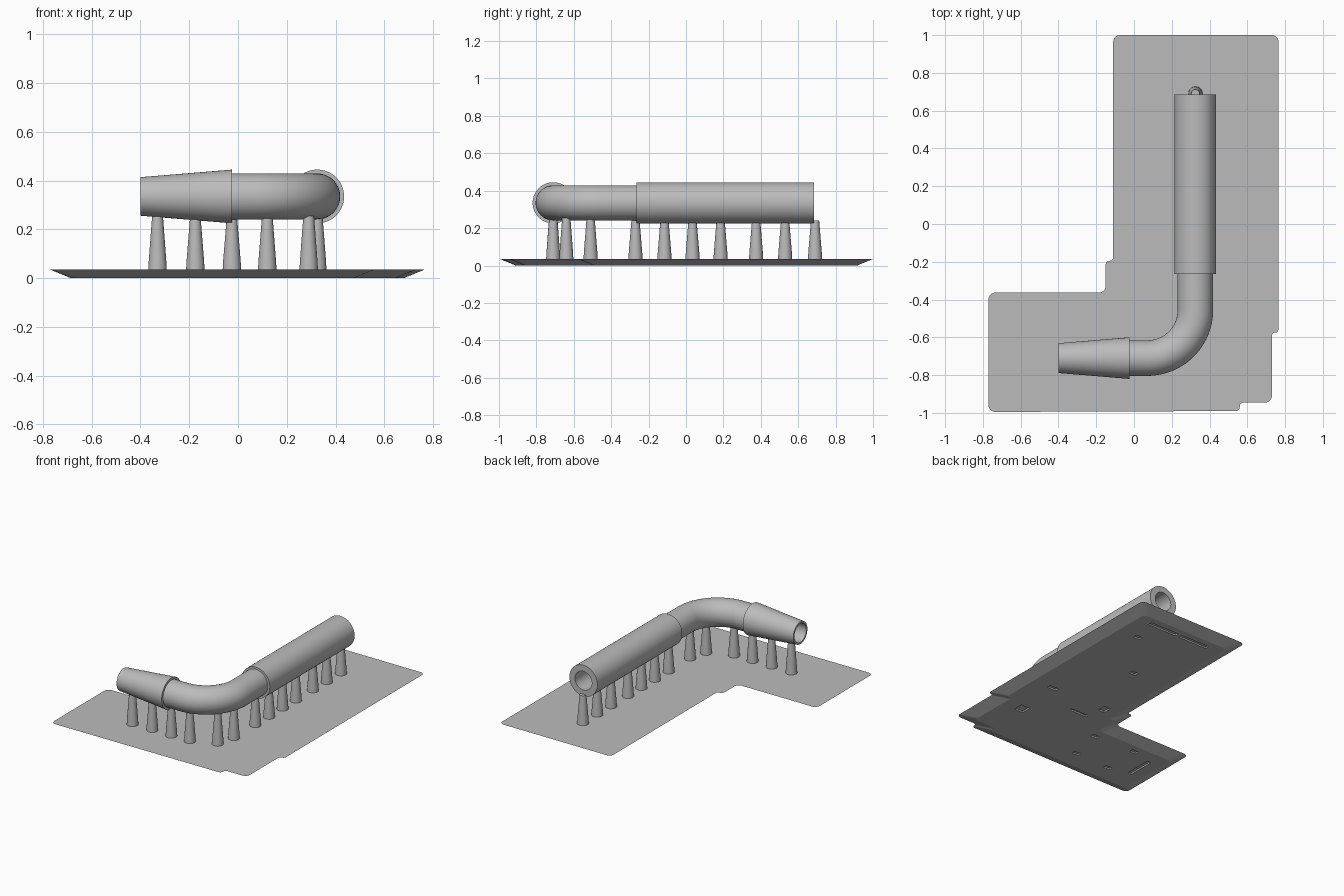
import bpy, bmesh, math
from mathutils import Vector

if "Cube" in bpy.data.objects:
    bpy.data.objects.remove(bpy.data.objects["Cube"])

grey = bpy.data.materials.new("plain_grey")
grey.use_nodes = True
grey.diffuse_color = (0.5, 0.5, 0.5, 1)
grey.node_tree.nodes["Principled BSDF"].inputs["Base Color"].default_value = (0.5, 0.5, 0.5, 1)

AXIS_Z = 0.335   # height of the pipe's centre line
BORE = 0.066
PLATE_Z = 0.035
SIDES = 64


def finish(name, bm, smooth=True):
    bmesh.ops.recalc_face_normals(bm, faces=bm.faces)
    mesh = bpy.data.meshes.new(name)
    bm.to_mesh(mesh)
    bm.free()
    mesh.materials.append(grey)
    obj = bpy.data.objects.new(name, mesh)
    bpy.context.collection.objects.link(obj)
    if smooth:
        bpy.ops.object.select_all(action='DESELECT')
        obj.select_set(True)
        bpy.context.view_layer.objects.active = obj
        bpy.ops.object.shade_smooth_by_angle(angle=math.radians(35))
    return obj


def bridge(bm, a, b):
    for i in range(len(a)):
        j = (i + 1) % len(a)
        bm.faces.new((a[i], a[j], b[j], b[i]))


def hollow_tube(name, stations):
    """Stations are (x, y, heading angle, outer radius)."""
    bm = bmesh.new()

    def ring(x, y, heading, r):
        side = Vector((-math.sin(heading), math.cos(heading), 0))
        turns = [2 * math.pi * k / SIDES for k in range(SIDES)]
        return [bm.verts.new(Vector((x, y, AXIS_Z)) + side * r * math.cos(t)
                             + Vector((0, 0, r * math.sin(t)))) for t in turns]

    rings = [ring(*s) for s in stations]
    rings += [ring(*s[:3], BORE) for s in reversed(stations)]
    for a, b in zip(rings, rings[1:] + rings[:1]):
        bridge(bm, a, b)
    return finish(name, bm)


# Pipe: tapered mouthpiece, swept elbow and straight sleeve
PIPE_X, PIPE_Y, BEND = 0.325, -0.71, 0.255
PIPE_R, SLEEVE_R = 0.094, 0.11
hollow_tube("tapered_nozzle", [(-0.40, PIPE_Y, 0, 0.079), (-0.025, PIPE_Y, 0, SLEEVE_R)])
elbow = [(-0.025, PIPE_Y, 0, PIPE_R)]
for k in range(25):
    a = math.pi / 2 * k / 24
    elbow.append((PIPE_X - BEND + BEND * math.sin(a),
                  PIPE_Y + BEND - BEND * math.cos(a), a, PIPE_R))
elbow.append((PIPE_X, -0.265, math.pi / 2, PIPE_R))
hollow_tube("elbow_pipe", elbow)
hollow_tube("straight_sleeve", [(PIPE_X, -0.265, math.pi / 2, SLEEVE_R),
                                (PIPE_X, 0.685, math.pi / 2, SLEEVE_R)])


# Tapered support posts: (x, y, top height)
posts = [(-0.33, PIPE_Y, 0.258), (-0.175, PIPE_Y, 0.245), (-0.025, PIPE_Y, 0.24),
         (0.12, PIPE_Y, 0.25), (0.29, -0.64, 0.255), (PIPE_X, -0.51, 0.25)]
posts += [(PIPE_X, y, 0.24) for y in (-0.27, -0.115, 0.035, 0.185, 0.375, 0.53, 0.69)]
for n, (x, y, top) in enumerate(posts, 1):
    bm = bmesh.new()
    levels = []
    for z, r in ((PLATE_Z - 0.005, 0.038), (0.07, 0.036), (top, 0.022)):
        levels.append([bm.verts.new((x + r * math.cos(math.tau * k / 24),
                                     y + r * math.sin(math.tau * k / 24), z))
                       for k in range(24)])
    bridge(bm, levels[0], levels[1])
    bridge(bm, levels[1], levels[2])
    bm.faces.new(levels[0])
    bm.faces.new(levels[2])
    finish(f"support_post_{n}", bm)


# Base plate: rounded stepped outline, undercut all round
corners = [(-0.11, 1.0), (-0.11, -0.195), (-0.15, -0.195), (-0.15, -0.363),
           (-0.77, -0.363), (-0.77, -0.995), (0.56, -0.99), (0.56, -0.945),
           (0.73, -0.945), (0.73, -0.575), (0.765, -0.575), (0.765, 1.0)]


def rounded_outline(inset):
    pts = [Vector(c) for c in corners]
    count = len(pts)
    moved = []
    for i, p in enumerate(pts):
        before = (p - pts[i - 1]).normalized()
        after = (pts[(i + 1) % count] - p).normalized()
        normals = [Vector((-d.y, d.x)) for d in (before, after)]
        moved.append(p + (normals[0] + normals[1]) * inset)
    result = []
    for i, p in enumerate(moved):
        back, ahead = moved[i - 1] - p, moved[(i + 1) % count] - p
        r = min(0.035, 0.48 * back.length, 0.48 * ahead.length)
        u, v = back.normalized() * r, ahead.normalized() * r
        for k in range(7):
            a = math.pi / 2 * k / 6
            result.append(p + u * (1 - math.sin(a)) + v * (1 - math.cos(a)))
    return result


bm = bmesh.new()
lower = [bm.verts.new((p.x, p.y, 0)) for p in rounded_outline(0.085)]
upper = [bm.verts.new((p.x, p.y, PLATE_Z)) for p in rounded_outline(0)]
bridge(bm, lower, upper)
bm.faces.new(lower)
bm.faces.new(upper)
plate = finish("base_plate", bm, smooth=False)

# Shallow pockets in the underside: (x, y, width, depth)
pockets = [(0.46, 0.85, 0.23, 0.03), (0.2, 0.85, 0.23, 0.03), (0.52, 0.66, 0.05, 0.03),
           (0.24, 0.28, 0.05, 0.03), (0.52, -0.21, 0.07, 0.03), (0.5, -0.55, 0.07, 0.07),
           (0.08, -0.21, 0.05, 0.06), (0.18, -0.35, 0.14, 0.02), (-0.15, -0.77, 0.05, 0.03),
           (-0.43, -0.78, 0.05, 0.03), (-0.59, -0.65, 0.03, 0.2), (-0.43, -0.51, 0.05, 0.03),
           (-0.1, -0.52, 0.05, 0.03)]
bm = bmesh.new()
for x, y, w, d in pockets:
    cube = bmesh.ops.create_cube(bm, size=1)["verts"]
    bmesh.ops.scale(bm, vec=(w, d, 0.02), verts=cube)
    bmesh.ops.translate(bm, vec=(x, y, 0), verts=cube)
cutter = finish("pocket_cutter", bm, smooth=False)
cutter.hide_render = True
cutter.hide_viewport = True
cutter.display_type = 'WIRE'
cut = plate.modifiers.new("pockets", 'BOOLEAN')
cut.operation = 'DIFFERENCE'
cut.solver = 'EXACT'
cut.object = cutter
